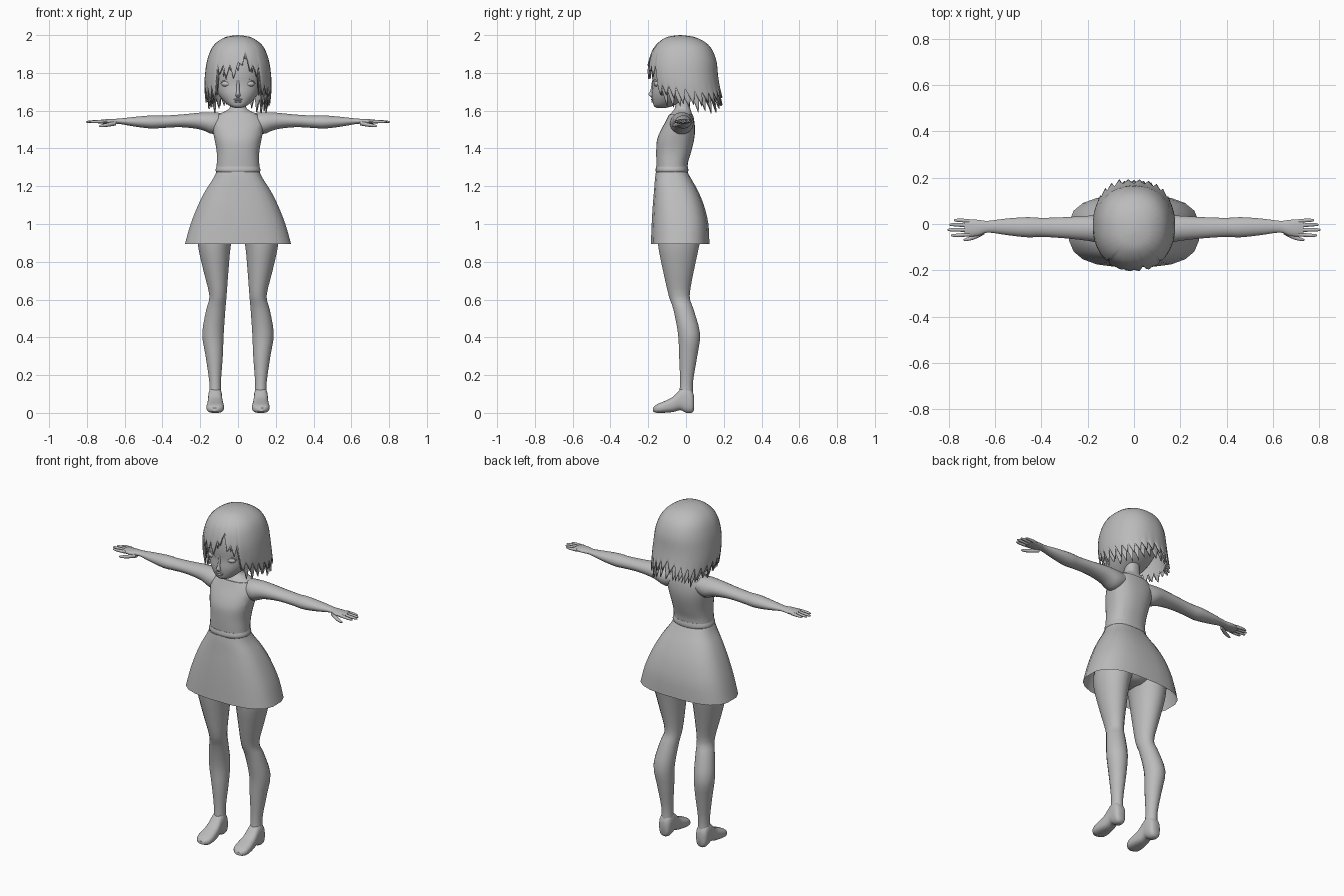
import bpy, bmesh, math, random
from mathutils import Vector

random.seed(4)
grey = bpy.data.materials.new("clay_grey")
grey.diffuse_color = (0.5, 0.5, 0.5, 1)
AXES = {'x': (0, 1, 2), 'y': (1, 0, 2), 'z': (2, 0, 1)}


def finish(name, bm, angle=40, mirror=False):
    bmesh.ops.recalc_face_normals(bm, faces=bm.faces)
    me = bpy.data.meshes.new(name)
    bm.to_mesh(me)
    bm.free()
    me.materials.append(grey)
    ob = bpy.data.objects.new(name, me)
    bpy.context.collection.objects.link(ob)
    bpy.ops.object.select_all(action='DESELECT')
    ob.select_set(True)
    bpy.context.view_layer.objects.active = ob
    bpy.ops.object.shade_smooth_by_angle(angle=math.radians(angle))
    if mirror:
        ob.modifiers.new("mirror", 'MIRROR').use_mirror_merge = False
    return ob


def smooth_rows(rows, sub):
    """Catmull-Rom interpolation between cross-section rows."""
    out = []
    for i in range(len(rows) - 1):
        a, b, c, d = (rows[max(0, min(len(rows) - 1, i + k))] for k in (-1, 0, 1, 2))
        for s in range(sub):
            t = s / sub
            out.append([0.5 * (2 * q + (r - p) * t + (2 * p - 5 * q + 4 * r - w) * t * t
                               + (3 * q - p - 3 * r + w) * t ** 3)
                        for p, q, r, w in zip(a, b, c, d)])
    return out + [list(rows[-1])]


def loft(name, rows, axis='z', n=20, sub=3, power=1.0, caps=True, mirror=False, grow=0, angle=40):
    """Skin elliptical sections; each row is (position, min1, max1, min2, max2)."""
    bm, rings, ax = bmesh.new(), [], AXES[axis]
    for p, u0, u1, v0, v1 in smooth_rows(rows, sub):
        ring = []
        for k in range(n):
            t = 2 * math.pi * (k + 0.5) / n
            c, s = math.cos(t), math.sin(t)
            co = [0, 0, 0]
            co[ax[0]] = p
            co[ax[1]] = (u0 + u1) / 2 + ((u1 - u0) / 2 + grow) * math.copysign(abs(c) ** power, c)
            co[ax[2]] = (v0 + v1) / 2 + ((v1 - v0) / 2 + grow) * math.copysign(abs(s) ** power, s)
            ring.append(bm.verts.new(co))
        rings.append(ring)
    for a, b in zip(rings, rings[1:]):
        for k in range(n):
            bm.faces.new((a[k], a[(k + 1) % n], b[(k + 1) % n], b[k]))
    if caps:
        bm.faces.new(rings[0])
        bm.faces.new(rings[-1])
    return finish(name, bm, angle, mirror)


def ellipsoid(name, loc, size, mirror=False):
    bm = bmesh.new()
    bmesh.ops.create_uvsphere(bm, u_segments=16, v_segments=10, radius=1)
    for v in bm.verts:
        v.co = Vector([v.co[i] * size[i] + loc[i] for i in range(3)])
    return finish(name, bm, 60, mirror)


# Legs and feet
loft("leg", [(1.06, .02, .20, -.13, .08), (.97, .02, .215, -.15, .085), (.88, .038, .212, -.148, .07),
             (.75, .05, .183, -.122, .042), (.62, .06, .152, -.092, .02), (.55, .066, .168, -.068, .04),
             (.42, .075, .19, -.043, .075), (.30, .08, .172, -.037, .06), (.16, .09, .152, -.032, .037),
             (.07, .085, .155, -.04, .04)], mirror=True)
loft("foot", [(.043, .10, .142, .015, .09), (.03, .088, .156, 0, .12), (.0, .084, .158, .0, .14),
              (-.03, .084, .158, .014, .125), (-.07, .079, .162, .004, .085), (-.12, .074, .167, 0, .06),
              (-.155, .08, .162, 0, .045), (-.176, .105, .14, .008, .026)],
     'y', power=.75, mirror=True)
loft("pelvis", [(.93, -.05, .05, -.08, .03), (.97, -.14, .14, -.13, .075), (1.06, -.195, .195, -.14, .08),
                (1.16, -.15, .15, -.145, .045), (1.27, -.105, .105, -.145, .0)])

# Torso skin and the sleeveless bodice over it
trunk = [(1.26, -.112, .112, -.15, .005), (1.32, -.108, .108, -.152, .005), (1.38, -.108, .108, -.153, .022),
         (1.44, -.118, .118, -.15, .037), (1.49, -.128, .128, -.132, .043), (1.54, -.132, .132, -.105, .04),
         (1.58, -.105, .105, -.085, .032), (1.60, -.062, .062, -.068, .027)]
loft("torso", trunk + [(1.625, -.041, .041, -.057, .02), (1.70, -.04, .04, -.06, .02)], n=32, power=.85)
bodice = loft("bodice", trunk[:-1], n=32, power=.85, grow=.005)
bm = bmesh.new()
bmesh.ops.create_cone(bm, cap_ends=True, segments=40, radius1=1, radius2=1, depth=1)
for v in bm.verts:
    x, y, z = v.co
    v.co = (.075 + (z + .5) * .2, .005 + y * .105, 1.475 + x * .14)
cutter = finish("armhole_cutter", bm, mirror=True)
cutter.hide_render = True
cutter.hide_set(True)
cut = bodice.modifiers.new("armholes", 'BOOLEAN')
cut.object, cut.operation, cut.solver = cutter, 'DIFFERENCE', 'EXACT'
loft("bodice_hem", [(1.272, -.112, .112, -.157, .01), (1.285, -.12, .12, -.162, .013),
                    (1.305, -.113, .113, -.158, .01)], n=32, power=.85)

# Open flared skirt
loft("skirt", [(1.275, -.115, .115, -.16, .008), (1.24, -.133, .133, -.165, .028), (1.18, -.172, .172, -.17, .062),
               (1.10, -.213, .213, -.177, .096), (1.0, -.253, .253, -.183, .12), (.895, -.283, .283, -.187, .125)],
     n=20, power=.72, caps=False)

# Arms, hands, fingers
loft("arm", [(.07, -.07, .03, 1.50, 1.585), (.13, -.085, .04, 1.475, 1.592), (.20, -.073, .036, 1.50, 1.59),
             (.30, -.062, .03, 1.512, 1.58), (.40, -.056, .027, 1.508, 1.574), (.46, -.058, .03, 1.505, 1.575),
             (.55, -.048, .024, 1.516, 1.567), (.63, -.037, .014, 1.53, 1.558), (.67, -.05, .018, 1.529, 1.557),
             (.71, -.055, .021, 1.53, 1.554), (.732, -.05, .019, 1.534, 1.551)], 'x', mirror=True)
for name, y0, y1, tip in (("little", .012, .016, .778), ("ring", -.007, -.003, .797),
                          ("middle", -.026, -.025, .805), ("index", -.045, -.049, .79)):
    loft(name + "_finger", [(.71, y0 - .009, y0 + .009, 1.533, 1.552),
                            (tip - .03, y1 - .008, y1 + .008, 1.534, 1.549),
                            (tip - .007, y1 - .006, y1 + .006, 1.536, 1.546),
                            (tip, y1 - .002, y1 + .002, 1.539, 1.542)], 'x', n=10, mirror=True)
loft("thumb", [(.645, -.045, -.02, 1.522, 1.548), (.69, -.067, -.045, 1.515, 1.535),
               (.725, -.074, -.06, 1.513, 1.527), (.737, -.071, -.067, 1.517, 1.521)], 'x', n=10, mirror=True)

# Head and face
loft("head", [(1.614, -.015, .015, -.155, -.11), (1.625, -.045, .045, -.17, -.07), (1.65, -.075, .075, -.177, -.02),
              (1.69, -.107, .107, -.181, .05), (1.74, -.127, .127, -.177, .10), (1.80, -.14, .14, -.181, .13),
              (1.88, -.138, .138, -.17, .12), (1.95, -.09, .09, -.12, .08)], n=32, power=.9)
loft("nose", [(1.667, -.004, .004, -.182, -.17), (1.68, -.014, .014, -.195, -.165), (1.688, -.011, .011, -.2, -.165),
              (1.71, -.008, .008, -.188, -.165), (1.76, -.007, .007, -.18, -.165)], n=12)
ellipsoid("upper_lip", (0, -.177, 1.659), (.026, .009, .005))
ellipsoid("lower_lip", (0, -.174, 1.648), (.02, .009, .006))
ellipsoid("eye", (.06, -.152, 1.742), (.028, .018, .016), True)
loft("eyelid", [(.027, -.176, -.166, 1.742, 1.748), (.045, -.173, -.158, 1.757, 1.764),
                (.068, -.165, -.145, 1.76, 1.768), (.092, -.148, -.13, 1.744, 1.75)], 'x', n=8, mirror=True)

# Hair: layered caps with a ragged lower edge
HAIR = smooth_rows([(2.0, .002, -.034, -.028), (1.99, .065, -.1, .045), (1.96, .115, -.147, .105),
                    (1.92, .145, -.178, .14), (1.86, .165, -.197, .162), (1.80, .174, -.2, .168),
                    (1.72, .178, -.188, .178), (1.60, .168, -.165, .205)], 4)


def hair_section(z):
    for a, b in zip(HAIR, HAIR[1:]):
        if z >= b[0]:
            t = (a[0] - z) / (a[0] - b[0])
            return [p + (q - p) * t for p, q in zip(a, b)]
    return HAIR[-1]


def hair(name, scale, shift, lower, front, cols=112, rows=18):
    bm, grid, teeth = bmesh.new(), [], cols // 4
    depth = [random.uniform(.05, .09) for _ in range(teeth)]
    for k in range(cols):
        i = (k + shift) % cols
        a = 2 * math.pi * k / cols
        side = min(a, 2 * math.pi - a)            # 0 at the front, pi at the back
        tip = (0, .45, 1, .55)[i % 4]
        if side < .68:                            # fringe, parted beside the middle
            end = front + .07 * math.exp(-((a - .18) / .13) ** 2)
        else:
            end = lower + .055 + .02 * math.sin(side * 2.2)
        end -= depth[i // 4] * tip
        column = []
        for r in range(rows + 1):
            t = r / rows
            z = 2.0 - (2.0 - end) * (1 - math.cos(t * math.pi / 2)) ** .85
            _, rx, yf, yb = hair_section(z)
            flare = scale + .03 * tip * max(0, t - .75) * 4
            c, s = math.cos(a), math.sin(a)
            yc = (yf + yb) / 2
            column.append(bm.verts.new((rx * scale * math.copysign(abs(s) ** .9, s),
                                        yc - (yb - yf) / 2 * flare * math.copysign(abs(c) ** .9, c), z)))
        grid.append(column)
    for k in range(cols):
        a, b = grid[k], grid[(k + 1) % cols]
        for r in range(rows):
            bm.faces.new((a[r], a[r + 1], b[r + 1], b[r]))
    bmesh.ops.remove_doubles(bm, verts=[c[0] for c in grid], dist=.01)
    ob = finish(name, bm, 50)
    solid = ob.modifiers.new("thickness", 'SOLIDIFY')
    solid.thickness, solid.offset = .008, -1
    return ob


hair("hair_outer", 1.0, 0, 1.665, 1.845)
hair("hair_inner", .93, 2, 1.635, 1.87)
